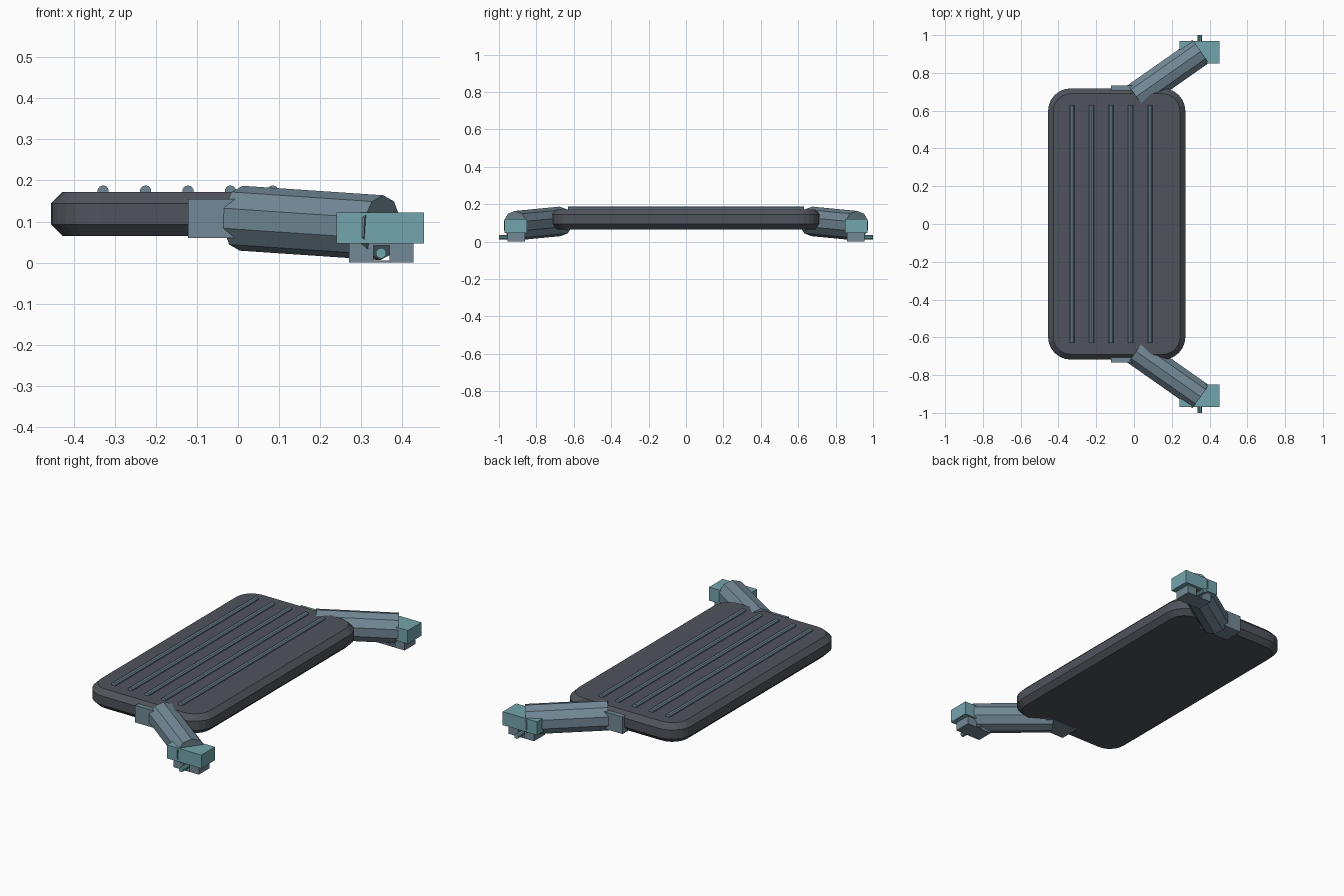
import bpy
import bmesh
import math
from mathutils import Vector

if "Cube" in bpy.data.objects:
    bpy.data.objects.remove(bpy.data.objects["Cube"])


def material(name, rgb):
    m = bpy.data.materials.new(name)
    m.use_nodes = True
    m.diffuse_color = (*rgb, 1)
    m.node_tree.nodes["Principled BSDF"].inputs["Base Color"].default_value = (*rgb, 1)
    return m


CHARCOAL = material("charcoal", (0.08, 0.087, 0.105))
STEEL = material("steel grey", (0.17, 0.25, 0.305))
TEAL = material("dusty teal", (0.174, 0.376, 0.418))


def finish(name, bm, mat):
    bmesh.ops.recalc_face_normals(bm, faces=bm.faces)
    mesh = bpy.data.meshes.new(name)
    bm.to_mesh(mesh)
    bm.free()
    mesh.materials.append(mat)
    obj = bpy.data.objects.new(name, mesh)
    bpy.context.collection.objects.link(obj)
    return obj


def add_box(bm, x, y, z):
    """Box from (min, max) pairs on each axis."""
    lo, hi = (Vector(p) for p in zip(x, y, z))
    verts = bmesh.ops.create_cube(bm, size=1)["verts"]
    bmesh.ops.scale(bm, verts=verts, vec=hi - lo)
    bmesh.ops.translate(bm, verts=verts, vec=(lo + hi) / 2)


def box(name, mat, *spans):
    bm = bmesh.new()
    add_box(bm, *spans)
    return finish(name, bm, mat)


def rod(name, mat, a, b, radius, sides):
    """Prism between two points, with one corner line on top."""
    a, b = Vector(a), Vector(b)
    axis = (b - a).normalized()
    side = axis.cross(Vector((0, 0, 1))).normalized()
    up = side.cross(axis)
    bm = bmesh.new()
    rings = []
    for p in (a, b):
        angles = [math.tau * i / sides for i in range(sides)]
        rings.append([bm.verts.new(p + radius * (up * math.cos(t) + side * math.sin(t)))
                      for t in angles])
        bm.faces.new(rings[-1])
    for i in range(sides):
        j = (i + 1) % sides
        bm.faces.new((rings[0][i], rings[0][j], rings[1][j], rings[1][i]))
    return finish(name, bm, mat)


# Board: rounded rectangle with chamfered rims
bm = bmesh.new()
add_box(bm, (-0.455, 0.272), (-0.718, 0.718), (0.065, 0.172))
upright = [e for e in bm.edges if abs(e.verts[0].co.z - e.verts[1].co.z) > 0.05]
bmesh.ops.bevel(bm, geom=upright, offset=0.12, segments=6, profile=0.5, affect='EDGES')
rims = [e for e in bm.edges if abs(e.verts[0].co.z - e.verts[1].co.z) < 0.01]
bmesh.ops.bevel(bm, geom=rims, offset=0.028, segments=1, affect='EDGES')
finish("board", bm, CHARCOAL)

# Grip ribs along the board
for i in range(5):
    x = -0.328 + 0.1032 * i
    rod(f"grip_rib_{i + 1}", STEEL, (x, -0.63, 0.174), (x, 0.63, 0.174), 0.014, 10)

# Arm assemblies on both ends
for s, end in ((-1, "front"), (1, "back")):
    def span(near, far):
        return tuple(sorted((s * near, s * far)))

    box(f"{end}_hinge_block", STEEL, (-0.122, 0.07), span(0.62, 0.733), (0.06, 0.155))
    rod(f"{end}_arm", STEEL, (0.008, s * 0.672, 0.108), (0.350, s * 0.912, 0.085), 0.079, 10)
    box(f"{end}_clamp_head", TEAL, (0.24, 0.453), span(0.85, 0.97), (0.047, 0.122))

    # Bracket made of bars around a square passage
    bm = bmesh.new()
    depth = span(0.86, 0.955)
    add_box(bm, (0.27, 0.33), depth, (0, 0.047))
    add_box(bm, (0.368, 0.427), depth, (0, 0.047))
    add_box(bm, (0.33, 0.368), depth, (0, 0.005))
    add_box(bm, (0.33, 0.368), depth, (0.042, 0.047))
    finish(f"{end}_bracket", bm, STEEL)

    rod(f"{end}_pin", TEAL, (0.348, s * 0.86, 0.023), (0.348, s, 0.023), 0.013, 10)
